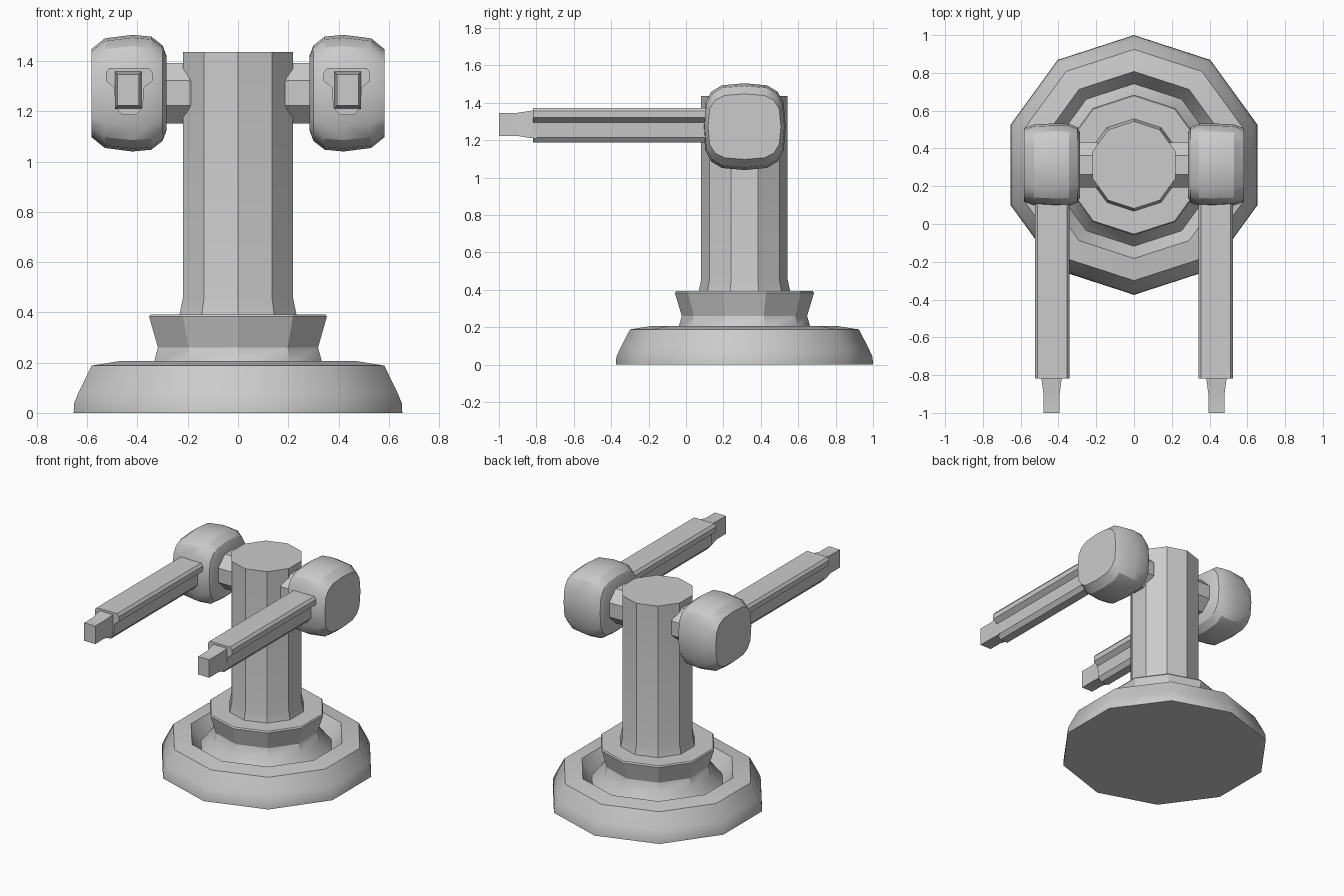
import bpy, bmesh, math

if "Cube" in bpy.data.objects:
    bpy.data.objects.remove(bpy.data.objects["Cube"])

CY = 0.3125          # turntable axis
SHOULDER_Z = 1.272
grey = bpy.data.materials.new("grey metal")
grey.diffuse_color = (0.6, 0.6, 0.6, 1)
grey.use_nodes = True
grey.node_tree.nodes["Principled BSDF"].inputs["Base Color"].default_value = grey.diffuse_color


def loft(name, rings, angle=30):
    """Skin a list of equal-length rings, cap both ends, shade by angle."""
    bm = bmesh.new()
    loops = [[bm.verts.new(p) for p in ring] for ring in rings]
    n = len(loops[0])
    for a, b in zip(loops, loops[1:]):
        for i in range(n):
            j = (i + 1) % n
            bm.faces.new((a[i], a[j], b[j], b[i]))
    bm.faces.new(loops[0])
    bm.faces.new(loops[-1])
    bmesh.ops.recalc_face_normals(bm, faces=bm.faces)
    mesh = bpy.data.meshes.new(name)
    bm.to_mesh(mesh)
    bm.free()
    mesh.materials.append(grey)
    ob = bpy.data.objects.new(name, mesh)
    bpy.context.collection.objects.link(ob)
    bpy.ops.object.select_all(action='DESELECT')
    ob.select_set(True)
    bpy.context.view_layer.objects.active = ob
    bpy.ops.object.shade_smooth_by_angle(angle=math.radians(angle))
    return ob


def lathe(name, profile, angle=30):
    """Ten-sided turned part with a corner pointing to the front."""
    return loft(name, [[(r * math.sin(k * math.tau / 10), CY - r * math.cos(k * math.tau / 10), z)
                        for k in range(10)] for r, z in profile], angle)


def side_ring(x, hy, hz, n, power, phase=0.0):
    """Rounded-square ring facing sideways."""
    pts = []
    for k in range(n):
        t = (k + phase) * math.tau / n
        c, s = math.cos(t), math.sin(t)
        pts.append((x, CY + math.copysign(abs(c) ** (2 / power), c) * hy,
                    SHOULDER_Z + math.copysign(abs(s) ** (2 / power), s) * hz))
    return pts


# Base dish with a groove around the pedestal
lathe("base", [(0.6875, 0), (0.685, 0.04), (0.665, 0.085), (0.612, 0.188), (0.495, 0.206),
               (0.43, 0.10)], 38)
lathe("pedestal", [(0.43, 0.10), (0.352, 0.20), (0.335, 0.26), (0.372, 0.383), (0.366, 0.392)])
lathe("column", [(0.245, 0.39), (0.231, 0.455), (0.231, 1.435)])

for side, label in ((1, "right"), (-1, "left")):
    def place(rings):
        return [[(side * x, y, z) for x, y, z in ring] for ring in rings]

    # Shoulder joint and its stub axle
    joint = [(0.285, 0.17, 0.15), (0.30, 0.20, 0.19), (0.345, 0.218, 0.225), (0.42, 0.22, 0.232),
             (0.53, 0.214, 0.218), (0.583, 0.195, 0.175)]
    loft(label + "_shoulder", place([side_ring(x, a, b, 16, 3.2) for x, a, b in joint]), 28)
    r = 0.12 / math.cos(math.pi / 8)
    loft(label + "_axle", place([side_ring(x, s * r, s * r, 8, 2, 0.5)
                                 for x, s in ((0.17, 0.86), (0.195, 1), (0.31, 1))]))

    # Arm beam: wide upper rail above a narrower keel
    half = [(0.03, 1.186), (0.054, 1.215), (0.06, 1.295), (0.092, 1.32), (0.092, 1.355), (0.078, 1.373)]
    outline = half + [(-x, z) for x, z in reversed(half)]
    loft(label + "_arm", place([[(0.433 + x, y, z) for x, z in outline] for y in (0.16, -0.818)]))

    # Square tip
    loft(label + "_arm_tip", place([[(0.4365 + i * hx, y, 1.284 + k * hz)
                                     for i, k in ((-1, -1), (1, -1), (1, 1), (-1, 1))]
                                    for y, hx, hz in ((-0.80, 0.052, 0.075), (-0.83, 0.052, 0.073),
                                                      (-0.90, 0.043, 0.062), (-1.0, 0.043, 0.062))]))
